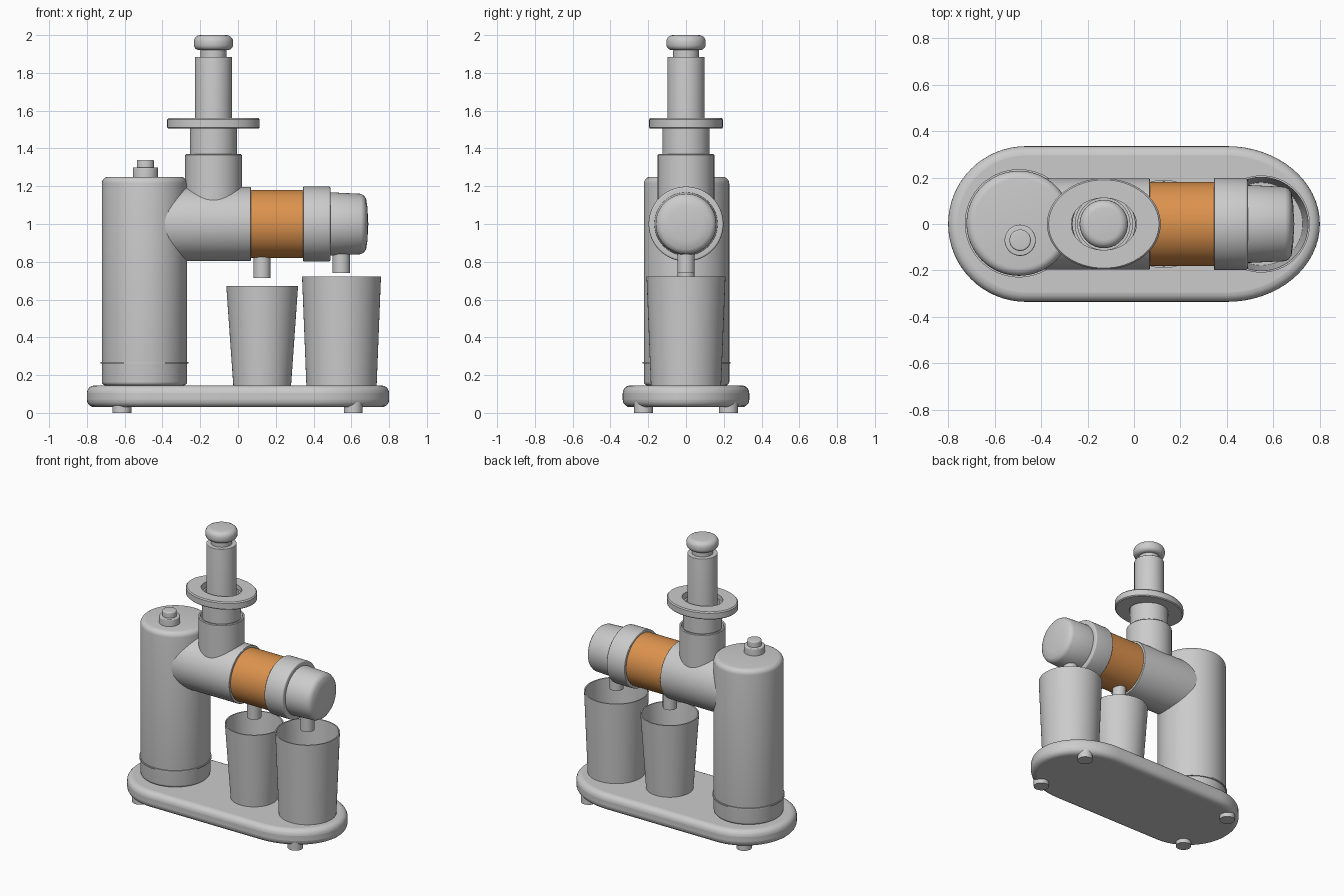
import bpy, bmesh, math
from mathutils import Matrix, Vector

cube = bpy.data.objects.get("Cube")
if cube:
    bpy.data.objects.remove(cube, do_unlink=True)


def material(name, rgb):
    m = bpy.data.materials.new(name)
    m.use_nodes = True
    m.diffuse_color = (*rgb, 1)
    m.node_tree.nodes["Principled BSDF"].inputs["Base Color"].default_value = (*rgb, 1)
    return m


grey = material("light grey", (0.6, 0.6, 0.6))
copper = material("copper", (0.72, 0.29, 0.075))


def finish(name, bm, mat):
    bmesh.ops.recalc_face_normals(bm, faces=bm.faces)
    mesh = bpy.data.meshes.new(name)
    bm.to_mesh(mesh)
    bm.free()
    mesh.materials.append(mat)
    ob = bpy.data.objects.new(name, mesh)
    bpy.context.collection.objects.link(ob)
    bpy.ops.object.select_all(action='DESELECT')
    ob.select_set(True)
    bpy.context.view_layer.objects.active = ob
    bpy.ops.object.shade_smooth_by_angle(angle=math.radians(35))
    return ob


def lathe(name, profile, loc=(0, 0, 0), mat=grey, along_x=False, scale_x=1, closed=False):
    """Spin (radius, height) points around z, or around x for the arm."""
    bm = bmesh.new()
    verts = [bm.verts.new((r, 0, h)) for r, h in profile]
    ends = verts + verts[:1] if closed else verts
    edges = [bm.edges.new(pair) for pair in zip(ends, ends[1:])]
    bmesh.ops.spin(bm, geom=verts + edges, axis=(0, 0, 1), cent=(0, 0, 0),
                   angle=math.tau, steps=64, use_merge=True)
    bmesh.ops.remove_doubles(bm, verts=bm.verts, dist=1e-5)
    bmesh.ops.scale(bm, vec=(scale_x, 1, 1), verts=bm.verts)
    if along_x:
        bmesh.ops.rotate(bm, matrix=Matrix.Rotation(math.pi / 2, 3, 'Y'), verts=bm.verts)
    bmesh.ops.translate(bm, vec=Vector(loc), verts=bm.verts)
    return finish(name, bm, mat)


def rod(r, low, high, b0=0, b1=0):
    """Solid cylinder profile with rounded lower and upper rims."""
    pts = [(0, low)]
    for b, edge, sign in ((b0, low, 1), (b1, high, -1)):
        arc = [(r - b + b * math.sin(a), edge + sign * b * (1 - math.cos(a)))
               for a in (i * math.pi / 10 for i in range(6))] if b else [(r, edge)]
        pts += arc if sign > 0 else arc[::-1]
    return pts + [(0, high)]


# Base plate: long rounded outline, a little more pointed at the cup end
bm = bmesh.new()
outline = []
for cx, rx, start in ((0.40, 0.40, -90), (-0.465, 0.335, 90)):
    for i in range(33):
        a = math.radians(start + 180 * i / 32)
        outline.append(bm.verts.new((cx + rx * math.cos(a), 0.335 * math.sin(a), 0.03)))
bottom = bm.faces.new(outline)
ext = bmesh.ops.extrude_face_region(bm, geom=[bottom], use_keep_orig=True)
bmesh.ops.translate(bm, vec=(0, 0, 0.115),
                    verts=[v for v in ext["geom"] if isinstance(v, bmesh.types.BMVert)])
base = finish("base_plate", bm, grey)
bevel = base.modifiers.new("rounded rim", 'BEVEL')
bevel.width, bevel.segments, bevel.limit_method = 0.04, 5, 'ANGLE'
bevel.angle_limit = math.radians(40)

# Feet
for x in (-0.615, 0.61):
    for y in (-0.225, 0.225):
        lathe("foot", rod(0.05, 0, 0.06), (x, y, 0))

# Motor column with its seam ring and control knob
COL = (-0.495, 0.003, 0)
lathe("motor_column", rod(0.226, 0.145, 1.25, 0.02, 0.035), COL)
lathe("column_seam", [(0.22, 0.261), (0.233, 0.261), (0.233, 0.27), (0.22, 0.27)], COL, closed=True)
lathe("knob_collar", rod(0.067, 1.24, 1.30, 0, 0.006), (-0.49, -0.07, 0))
lathe("control_knob", rod(0.046, 1.29, 1.34, 0, 0.008), (-0.49, -0.07, 0))

# Horizontal pressing arm
ARM = (0, 0, 1.0)
lathe("arm_housing", rod(0.196, -0.45, 0.068, 0, 0.004), ARM, along_x=True)
lathe("copper_sleeve", rod(0.181, 0.05, 0.36), ARM, copper, along_x=True)
lathe("arm_collar", rod(0.198, 0.345, 0.49, 0.005, 0.01), ARM, along_x=True)
lathe("end_cap", [(0, 0.47), (0.167, 0.47), (0.167, 0.50), (0.16, 0.65), (0.152, 0.666),
                  (0.135, 0.678), (0.09, 0.685), (0, 0.69)], ARM, along_x=True)

# Feed chute, oval tray and pusher
CHUTE = (-0.13, 0, 0)
lathe("chute_socket", [(0, 1.1), (0.15, 1.1), (0.15, 1.365), (0.146, 1.37), (0.136, 1.37),
                       (0.134, 1.365), (0.134, 1.25), (0, 1.25)], CHUTE)
lathe("chute_tube", [(0.125, 1.24), (0.125, 1.53), (0.112, 1.53), (0.112, 1.24)], CHUTE, closed=True)
lathe("feed_tray", [(0.112, 1.505), (0.19, 1.505), (0.196, 1.511), (0.196, 1.552), (0.19, 1.56),
                    (0.112, 1.56)], CHUTE, scale_x=1.25, closed=True)
lathe("pusher_shaft", rod(0.098, 1.25, 1.885, 0, 0.004), CHUTE)
lathe("pusher_neck", rod(0.068, 1.87, 1.94), CHUTE)
lathe("pusher_knob", rod(0.104, 1.92, 2.0, 0.03, 0.035), CHUTE)

# Spouts and cups
for label, x, tip, root in (("juice", 0.127, 0.715, 0.85), ("pulp", 0.547, 0.74, 0.9)):
    lathe(label + "_spout", rod(0.046, tip, root), (x, 0, 0))
for label, x, r0, r1, top in (("juice", 0.128, 0.153, 0.19, 0.672), ("pulp", 0.548, 0.186, 0.209, 0.722)):
    lathe(label + "_cup", [(0, 0.145), (r0, 0.145), (r1, top), (r1 - 0.008, top),
                           (r0 - 0.008, 0.16), (0, 0.16)], (x, 0, 0))
